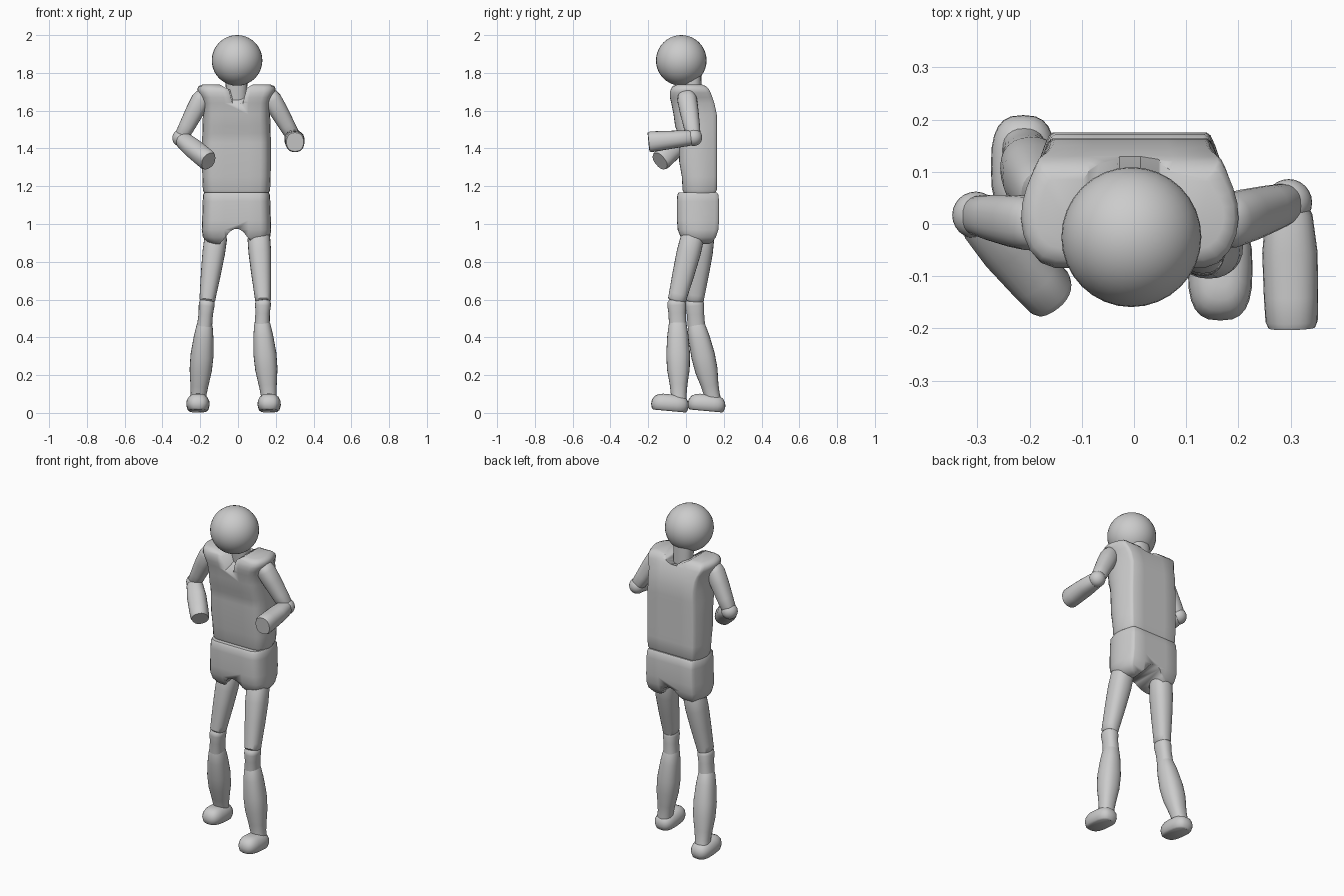
import bpy, math
from mathutils import Vector

if "Cube" in bpy.data.objects:
    bpy.data.objects.remove(bpy.data.objects["Cube"])

CX = -0.008  # body centre line


def loft(name, rings, angle=40):
    """Skin a list of equal-length point rings and cap both ends."""
    n = len(rings[0])
    verts = [tuple(p) for r in rings for p in r]
    faces = [[i * n + j, i * n + (j + 1) % n, (i + 1) * n + (j + 1) % n, (i + 1) * n + j]
             for i in range(len(rings) - 1) for j in range(n)]
    faces += [list(range(n))[::-1], [(len(rings) - 1) * n + j for j in range(n)]]
    me = bpy.data.meshes.new(name)
    me.from_pydata(verts, [], faces)
    ob = bpy.data.objects.new(name, me)
    bpy.context.collection.objects.link(ob)
    bpy.ops.object.select_all(action='DESELECT')
    ob.select_set(True)
    bpy.context.view_layer.objects.active = ob
    bpy.ops.object.mode_set(mode='EDIT')
    bpy.ops.mesh.select_all(action='SELECT')
    bpy.ops.mesh.normals_make_consistent(inside=False)
    bpy.ops.object.mode_set(mode='OBJECT')
    bpy.ops.object.shade_smooth_by_angle(angle=math.radians(angle))
    return ob


def oval(n, power):
    out = []
    for k in range(n):
        a = 2 * math.pi * k / n
        c, s = math.cos(a), math.sin(a)
        out.append((math.copysign(abs(c) ** (2 / power), c),
                    math.copysign(abs(s) ** (2 / power), s)))
    return out


def limb(name, a, b, stations, power=2.3):
    """Tube from a to b; stations are (fraction, radius across x, other radius)."""
    a, b = Vector(a), Vector(b)
    d = (b - a).normalized()
    u = Vector((1, 0, 0))
    u = (u - d * u.dot(d)).normalized()
    v = d.cross(u)
    return loft(name, [[a.lerp(b, t) + u * (x * ru) + v * (y * rv) for x, y in oval(24, power)]
                       for t, ru, rv in stations])


def body(name, half, levels):
    """Stack a mirrored half section; levels are (z, half width, front y, back y)."""
    sec = half + [(-x, y) for x, y in half[::-1]]
    return loft(name, [[(CX + x * w, (f + b) / 2 + y * (b - f) / 2, z) for x, y in sec]
                       for z, w, f, b in levels], 50)


def cut(ob, cutter):
    m = ob.modifiers.new("cut", 'BOOLEAN')
    m.object, m.operation, m.solver = cutter, 'DIFFERENCE', 'EXACT'
    bpy.context.view_layer.objects.active = ob
    bpy.ops.object.modifier_apply(modifier=m.name)
    bpy.data.objects.remove(cutter)


# Head
bpy.ops.mesh.primitive_uv_sphere_add(segments=32, ring_count=20, radius=0.134,
                                     location=(-0.005, -0.025, 1.866))
head = bpy.context.object
head.name = "head"
bpy.ops.object.shade_smooth()

# Neck
limb("neck", (CX, 0.045, 1.58), (CX, 0.03, 1.82), [(0, .05, .04), (.5, .056, .045), (1, .06, .05)])

# Torso with flared shoulders
section = [(.35, -1), (.7, -.99), (.83, -.9), (.92, -.7), (.98, -.4), (1, -.1), (.99, .2),
           (.95, .5), (.89, .8), (.85, .95), (.81, 1), (.4, 1)]
torso = body("torso", section, [
    (1.165, .172, -.012, .155), (1.18, .178, -.018, .163), (1.25, .181, -.022, .164),
    (1.33, .182, -.036, .164), (1.43, .182, -.038, .164), (1.48, .181, -.044, .164),
    (1.52, .180, -.058, .164), (1.58, .178, -.066, .163), (1.64, .182, -.078, .15),
    (1.67, .192, -.085, .14), (1.695, .205, -.085, .13), (1.715, .208, -.08, .12),
    (1.73, .2, -.07, .105), (1.738, .18, -.05, .085)])

# Neckline: V notch that gets shallower toward the back
def notch(y, low, w):
    return [(CX + x, y, z) for x, z in ((-.1, 1.8), (-.1, 1.745), (-w, 1.72), (-.02, low),
                                        (.02, low), (w, 1.72), (.1, 1.745), (.1, 1.8))]

cut(torso, loft("notch", [notch(-.2, 1.60, .052), notch(.16, 1.705, .06)]))

# Pelvis with a crotch arch
pelvis = body("pelvis", section, [
    (.895, .13, .01, .125), (.905, .155, -.01, .14), (.93, .178, -.028, .158),
    (.97, .184, -.044, .171), (1.02, .182, -.048, .175), (1.12, .179, -.048, .175),
    (1.155, .177, -.046, .171), (1.168, .17, -.038, .163)])
arch = [(CX + x, z) for x, z in ((-.1, .85), (-.085, .9), (-.058, .93), (-.035, .96), (-.012, .973),
                                 (.012, .973), (.035, .96), (.058, .93), (.085, .9), (.1, .85))]
cut(pelvis, loft("arch", [[(x, y, z) for x, z in arch] for y in (-.3, .3)]))

# Legs: hip, knee top, knee bottom, ankle, foot centre
legs = {
    "right": ((-.113, .092, .96), (-.164, .045, .59), (-.177, .055, .46), (-.211, .143, .07),
              (-.212, .106)),
    "left": ((.108, .042, .96), (.133, -.05, .59), (.128, -.044, .47), (.165, -.038, .07),
             (.165, -.088)),
}
for side, (hip, k1, k2, ankle, foot) in legs.items():
    limb(side + "_thigh", hip, k1,
         [(0, .05, .05), (.1, .06, .062), (.3, .06, .064), (.6, .053, .058), (.9, .044, .05),
          (.98, .042, .048), (1, .036, .04)])
    limb(side + "_knee", k1, k2,
         [(-.1, .03, .035), (0, .04, .047), (.15, .042, .05), (.5, .038, .046), (1, .04, .046)])
    limb(side + "_calf", k2, ankle,
         [(-.04, .036, .04), (0, .043, .047), (.15, .052, .056), (.4, .061, .063), (.6, .059, .06),
          (.8, .048, .047), (.92, .042, .042), (1, .042, .042)])
    # Foot, toes slightly down
    fx, fy = foot
    limb(side + "_foot", (fx, fy, .01), (fx, fy + .008, .098),
         [(0, .046, .086), (.08, .055, .094), (.35, .062, .1), (.6, .06, .097), (.82, .05, .085),
          (.95, .036, .065), (1, .02, .04)], 2.8)

# Arms: shoulder, elbow, wrist end
arms = {
    "right": ((-.188, 0, 1.675), (-.303, .017, 1.455), (-.156, -.138, 1.333)),
    "left": ((.172, .003, 1.675), (.296, .041, 1.458), (.302, -.198, 1.434)),
}
for side, (shoulder, elbow, wrist) in arms.items():
    limb(side + "_upper_arm", shoulder, elbow,
         [(-.1, .025, .025), (-.04, .042, .044), (.08, .05, .052), (.35, .049, .05), (.7, .043, .044),
          (.92, .039, .039), (1, .03, .03)])
    bpy.ops.mesh.primitive_uv_sphere_add(segments=24, ring_count=14, radius=.045, location=elbow)
    bpy.context.object.name = side + "_elbow"
    bpy.ops.object.shade_smooth()
    limb(side + "_forearm", elbow, wrist,
         [(.02, .036, .036), (.1, .045, .042), (.4, .053, .046), (.75, .052, .052),
          (.95, .05, .055), (1, .045, .05)])
